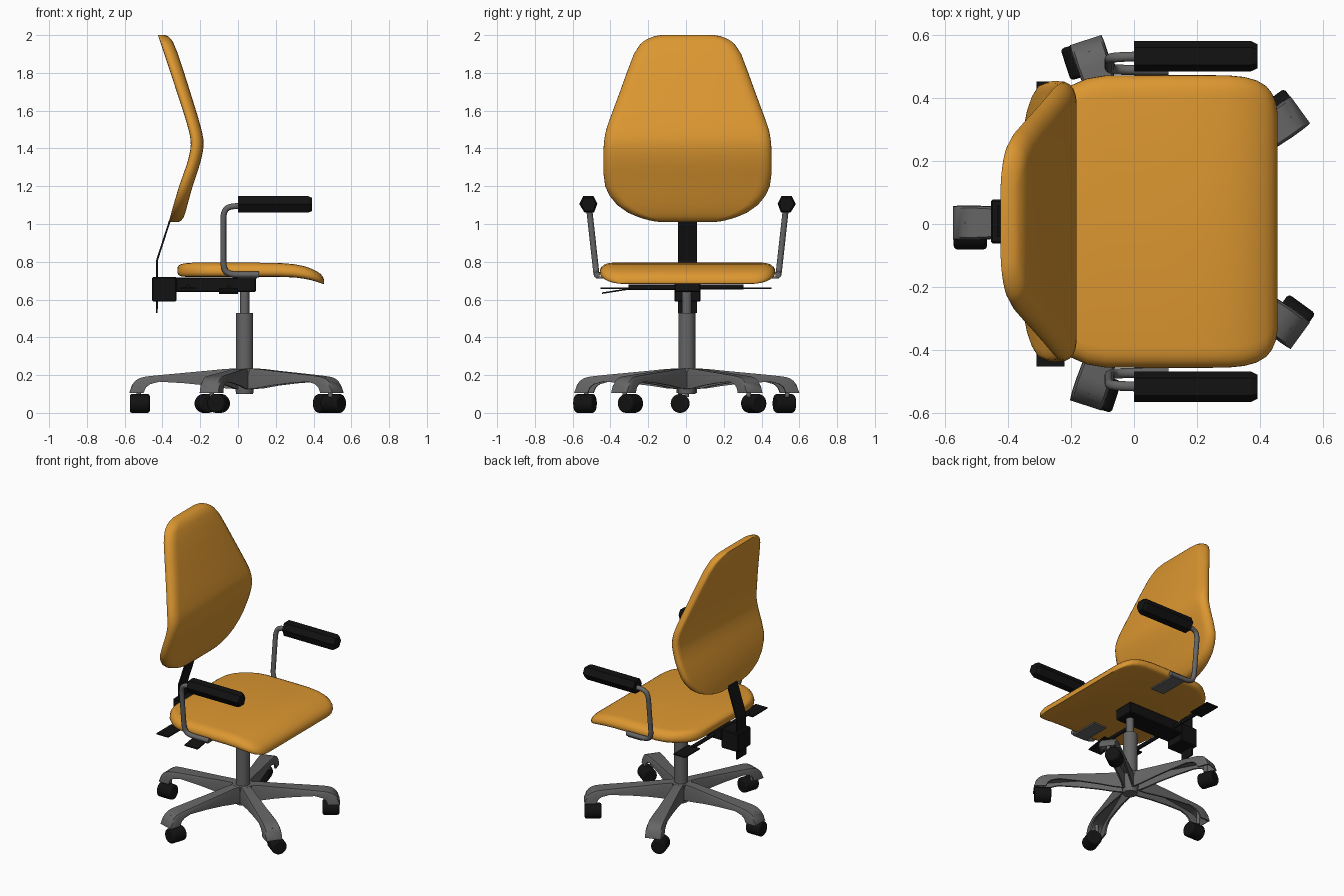
import bpy, bmesh, math
from mathutils import Vector

if "Cube" in bpy.data.objects:
    bpy.data.objects.remove(bpy.data.objects["Cube"])

YC = 0.008            # sideways centre of the upper chair
BX, BY = 0.035, 0.004  # centre of the star base


def material(name, col):
    m = bpy.data.materials.new(name)
    m.diffuse_color = (*col, 1)
    m.use_nodes = True
    m.node_tree.nodes["Principled BSDF"].inputs["Base Color"].default_value = m.diffuse_color
    return m


ORANGE = material("orange_fabric", (0.72, 0.31, 0.03))
BLACK = material("black_plastic", (0.006, 0.006, 0.006))
GREY = material("grey_metal", (0.13, 0.13, 0.13))


def finish(ob, name, mat, smooth=35):
    ob.name = name
    ob.data.materials.append(mat)
    bpy.ops.object.select_all(action='DESELECT')
    ob.select_set(True)
    bpy.context.view_layer.objects.active = ob
    if smooth:
        bpy.ops.object.shade_smooth_by_angle(angle=math.radians(smooth))
    return ob


def loft(name, rows, mat, smooth=35):
    """Skin closed cross-sections and cap both ends."""
    bm = bmesh.new()
    vs = [[bm.verts.new(p) for p in r] for r in rows]
    n = len(rows[0])
    for a, b in zip(vs, vs[1:]):
        for i in range(n):
            j = (i + 1) % n
            bm.faces.new((a[i], a[j], b[j], b[i]))
    bm.faces.new(vs[0])
    bm.faces.new(vs[-1])
    bmesh.ops.recalc_face_normals(bm, faces=bm.faces)
    me = bpy.data.meshes.new(name)
    bm.to_mesh(me)
    bm.free()
    ob = bpy.data.objects.new(name, me)
    bpy.context.collection.objects.link(ob)
    return finish(ob, name, mat, smooth)


def box(name, x, y, z, mat, bevel=0.0, rot=(0, 0, 0)):
    bpy.ops.mesh.primitive_cube_add(size=1, location=(sum(x) / 2, sum(y) / 2, sum(z) / 2), rotation=rot)
    ob = bpy.context.object
    ob.scale = (x[1] - x[0], y[1] - y[0], z[1] - z[0])
    bpy.ops.object.transform_apply(location=False, rotation=False, scale=True)
    if bevel:
        m = ob.modifiers.new("bevel", 'BEVEL')
        m.width = bevel
    return finish(ob, name, mat, 0)


def cylinder(name, loc, r, length, mat, rot=(0, 0, 0), bevel=0.0):
    bpy.ops.mesh.primitive_cylinder_add(vertices=32, radius=r, depth=length, location=loc, rotation=rot)
    ob = bpy.context.object
    if bevel:
        m = ob.modifiers.new("bevel", 'BEVEL')
        m.width, m.segments = bevel, 3
    return finish(ob, name, mat)


def curve_at(keys, t):
    """Smooth interpolation through (t, value) keys."""
    for i in range(len(keys) - 1):
        if t <= keys[i + 1][0] or i == len(keys) - 2:
            (t0, a), (t1, b) = keys[i], keys[i + 1]
            tp, p = keys[max(i - 1, 0)]
            tn, q = keys[min(i + 2, len(keys) - 1)]
            h = t1 - t0
            ma, mb = (b - p) / (t1 - tp) * h, (q - a) / (tn - t0) * h
            u = (t - t0) / h
            return ((2 * u**3 - 3 * u**2 + 1) * a + (u**3 - 2 * u**2 + u) * ma
                    + (3 * u**2 - 2 * u**3) * b + (u**3 - u**2) * mb)


# cushion edge: (fraction of thickness, inset from the side)
EDGE = [(0, .035), (.03, .018), (.12, .006), (.28, 0), (.48, .001), (.68, .008), (.85, .022), (.95, .04), (1, .065)]


def cushion_section(w):
    half = [(f, w - i) for f, i in EDGE]
    return half + [(f, -y) for f, y in reversed(half)]


# backrest: rows stacked in z
spine = [(1.0, -.37), (1.2, -.312), (1.33, -.267), (1.42, -.25), (1.5, -.262), (1.65, -.308), (2.0, -.424)]
width = [(1.01, .14), (1.015, .18), (1.03, .24), (1.06, .315), (1.1, .372), (1.15, .413), (1.2, .436), (1.27, .445),
         (1.42, .443), (1.5, .43), (1.6, .395), (1.7, .358), (1.8, .322), (1.9, .284), (1.95, .252),
         (1.98, .212), (1.995, .17), (2.0, .14)]
thick = [(1.01, .05), (1.015, .06), (1.03, .07), (1.06, .074), (1.42, .068), (1.9, .073), (1.96, .068), (1.98, .062),
         (1.995, .05), (2.0, .038)]
zs = sorted({round(k[0], 3) for k in width} | {1.02, 1.04, 1.3, 1.33, 1.36, 1.39, 1.45, 1.48, 1.54, 1.965, 1.99})
loft("backrest", [[(curve_at(spine, z) + f * curve_at(thick, z), YC + y, z)
                   for f, y in cushion_section(curve_at(width, z))] for z in zs], ORANGE, 50)

# seat: rows along x (x, half width, bottom, top)
seat = [(-.32, .25, .74, .77), (-.314, .285, .73, .78), (-.3, .325, .723, .788), (-.275, .365, .72, .793),
        (-.24, .4, .72, .795), (-.2, .432, .72, .795), (-.15, .454, .72, .795), (-.09, .464, .72, .795),
        (.1, .465, .72, .795), (.22, .465, .72, .794), (.3, .464, .717, .787), (.35, .459, .71, .777),
        (.39, .448, .702, .763), (.42, .43, .693, .748), (.438, .408, .687, .735), (.45, .38, .683, .72),
        (.456, .345, .684, .704)]
loft("seat", [[(x, YC + y, b + f * (t - b)) for f, y in cushion_section(w)] for x, w, b, t in seat], ORANGE, 50)

# backrest support strip
strip = [(-.325, 1.09), (-.36, 1.02), (-.428, .81), (-.43, .53)]
loft("back_support", [[(x - .005, YC - .05, z), (x + .005, YC - .05, z), (x + .005, YC + .05, z),
                       (x - .005, YC + .05, z)] for x, z in strip], BLACK, 0)

# tilt mechanism under the seat
box("rear_housing", (-.455, -.325), (YC - .07, YC + .07), (.59, .72), BLACK, .006)
box("tilt_mechanism", (-.33, .095), (YC - .07, YC + .07), (.64, .718), BLACK, .006)

# adjusting levers with flat paddles
for s, side in ((-1, "right"), (1, "left")):
    cylinder(f"lever_rod_{side}", (-.265, s * .17, .667), .013, .27, BLACK, (math.pi / 2, 0, 0))
    box(f"lever_paddle_{side}", (-.31, -.22), sorted((s * .29, s * .452)), (.657, .665), BLACK)
cylinder("height_lever_rod", (-.05, -.18, .662), .012, .25, BLACK, (math.pi / 2, 0, 0))
box("height_lever_paddle", (-.1, -.0), (-.445, -.29), (.642, .65), BLACK, 0, (math.radians(9), 0, 0))


def fillet(pts, r):
    """Round the inner corners of a path."""
    pts = [Vector(p) for p in pts]
    out = [pts[0]]
    for a, b, c in zip(pts, pts[1:], pts[2:]):
        p, q = b + (a - b).normalized() * r, b + (c - b).normalized() * r
        for i in range(9):
            u = i / 8
            # blend of a parabola pushed towards a circular arc
            k = 2 * u * (1 - u) * 1.17
            s = (1 - k) / ((1 - u)**2 + u**2)
            out.append(p * (1 - u)**2 * s + b * k + q * u**2 * s)
    return out + [pts[-1]]


def tube(name, pts, r, mat):
    cu = bpy.data.curves.new(name, 'CURVE')
    cu.dimensions = '3D'
    cu.bevel_depth, cu.bevel_resolution, cu.use_fill_caps = r, 4, True
    sp = cu.splines.new('POLY')
    sp.points.add(len(pts) - 1)
    for p, v in zip(sp.points, pts):
        p.co = (*v, 1)
    ob = bpy.data.objects.new(name, cu)
    bpy.context.collection.objects.link(ob)
    bpy.ops.object.select_all(action='DESELECT')
    ob.select_set(True)
    bpy.context.view_layer.objects.active = ob
    bpy.ops.object.convert(target='MESH')
    finish(bpy.context.object, name, mat)


# armrests: tube, mounting plate and faceted pad
PAD = [(-.028, 1.147), (.028, 1.147), (.048, 1.108), (.03, 1.06), (-.02, 1.06), (-.048, 1.105)]
for s, side in ((-1, "right"), (1, "left")):
    path = [(.11, YC + s * .48, .732), (-.078, YC + s * .482, .732), (-.078, YC + s * .522, 1.095),
            (.05, YC + s * .525, 1.095)]
    tube(f"arm_tube_{side}", fillet(path, .075), .016, GREY)
    box(f"arm_plate_{side}", (0, .1), sorted((YC + s * .28, YC + s * .484)), (.711, .722), GREY)
    rows = [[(x, YC + s * (.525 - y * k), 1.104 + (z - 1.104) * k) for y, z in PAD]
            for x, k in ((0, 1), (.372, 1), (.392, .8))]
    loft(f"arm_pad_{side}", rows, BLACK, 0)

# gas column and hub
cylinder("column_piston", (BX, BY, .59), .025, .14, GREY)
cylinder("column_sleeve", (BX, BY, .37), .045, .32, GREY)
bpy.ops.mesh.primitive_cone_add(vertices=32, radius1=.045, radius2=.065, depth=.135, location=(BX, BY, .1675))
finish(bpy.context.object, "base_hub", GREY)

# star base: hollow legs (distance, half width, flange bottom, top) and casters
LEG = [(.02, .035, .125, .236), (.1, .036, .13, .233), (.2, .039, .145, .223), (.32, .044, .157, .212),
       (.45, .05, .165, .2), (.5, .053, .152, .195), (.522, .054, .135, .192), (.535, .055, .106, .19),
       (.56, .055, .105, .182), (.58, .055, .105, .169), (.597, .054, .105, .147), (.606, .053, .105, .12),
       (.61, .053, .105, .108)]
for i in range(5):
    a = math.pi + i * math.tau / 5
    rad, tan = Vector((math.cos(a), math.sin(a), 0)), Vector((-math.sin(a), math.cos(a), 0))
    c = Vector((BX, BY, 0))
    rows = []
    for r, w, b, t in LEG:
        it = max(t - .016, b + .001)
        m = b + (t - b) * .8
        sec = [(-w, b), (-w * .97, m), (-w * .84, t), (w * .84, t), (w * .97, m), (w, b),
               (w - .011, b), (w * .84 - .008, it), (-w * .84 + .008, it), (-w + .011, b)]
        rows.append([c + rad * r + tan * y + Vector((0, 0, z)) for y, z in sec])
    loft(f"base_leg_{i + 1}", rows, GREY)
    p = c + rad * .555 + tan * .035
    cylinder(f"caster_{i + 1}", (p.x, p.y, .05), .05, .106, BLACK, (0, math.pi / 2, a), .012)
    q = c + rad * .56
    cylinder(f"caster_stem_{i + 1}", (q.x, q.y, .13), .012, .09, GREY)
